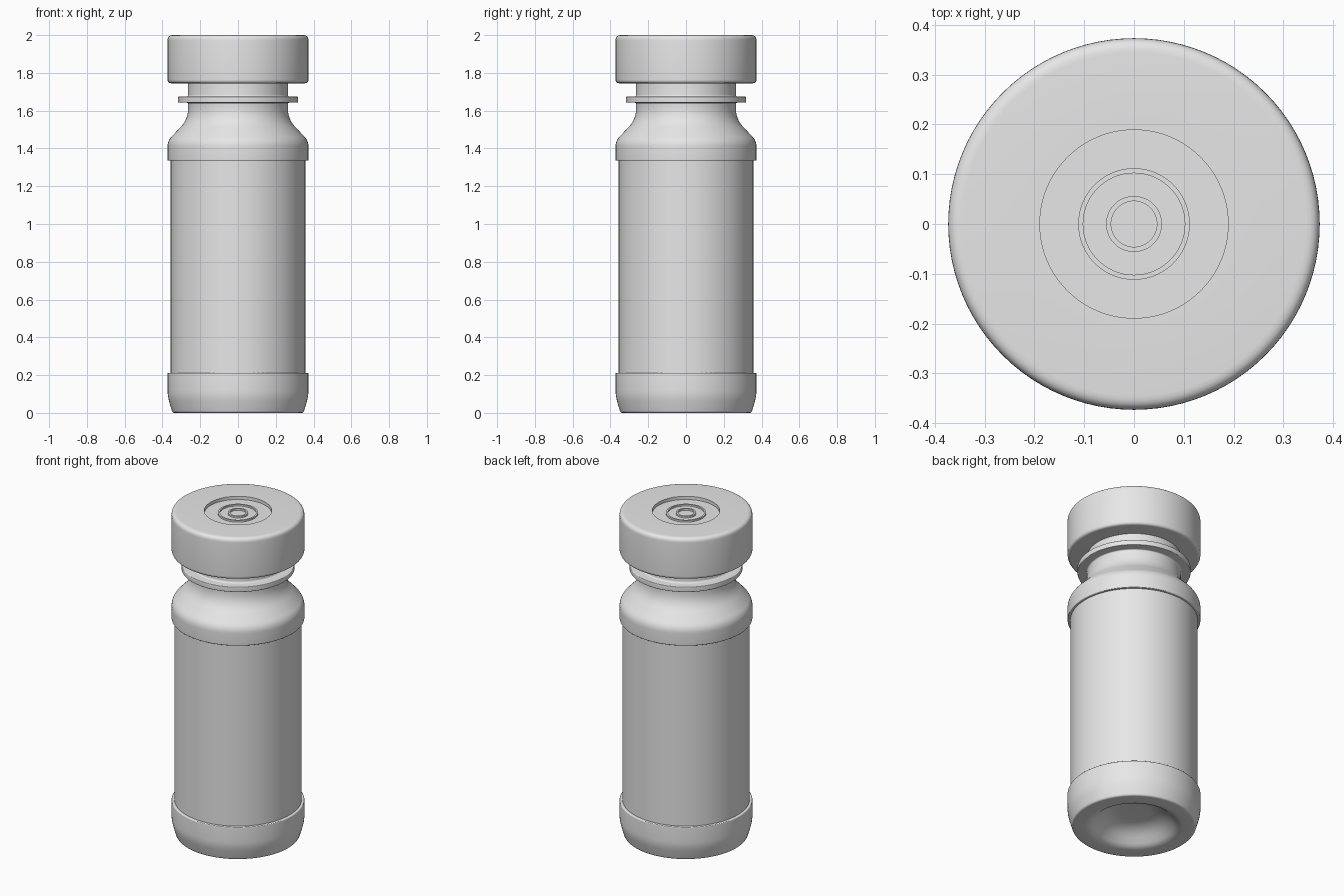
import bpy
import bmesh
import math
from mathutils import Vector

if "Cube" in bpy.data.objects:
    bpy.data.objects.remove(bpy.data.objects["Cube"], do_unlink=True)

SEGMENTS = 96

grey = bpy.data.materials.new("plain grey")
grey.use_nodes = True
grey.diffuse_color = (0.8, 0.8, 0.8, 1)
grey.node_tree.nodes["Principled BSDF"].inputs["Base Color"].default_value = (0.8, 0.8, 0.8, 1)


def rounded(points, steps=6):
    """Replace each (radius, z, fillet) corner by a smooth curve of the given size."""
    result = []
    for i, (r, z, f) in enumerate(points):
        p = Vector((r, z))
        if f == 0:
            result.append(p)
            continue
        a = p + (Vector(points[i - 1][:2]) - p).normalized() * f
        b = p + (Vector(points[i + 1][:2]) - p).normalized() * f
        for k in range(steps + 1):
            t = k / steps
            result.append(a * (1 - t) ** 2 + p * 2 * t * (1 - t) + b * t ** 2)
    return result


def lathe(name, points):
    """Spin a filleted profile round the z axis."""
    bm = bmesh.new()
    verts = [bm.verts.new((p.x, 0, p.y)) for p in rounded(points)]
    edges = [bm.edges.new(pair) for pair in zip(verts, verts[1:])]
    bmesh.ops.spin(bm, geom=verts + edges, cent=(0, 0, 0), axis=(0, 0, 1),
                   angle=math.tau, steps=SEGMENTS, use_duplicate=False)
    bmesh.ops.remove_doubles(bm, verts=bm.verts[:], dist=1e-5)
    bmesh.ops.recalc_face_normals(bm, faces=bm.faces[:])
    mesh = bpy.data.meshes.new(name)
    bm.to_mesh(mesh)
    bm.free()
    mesh.materials.append(grey)
    obj = bpy.data.objects.new(name, mesh)
    bpy.context.collection.objects.link(obj)
    bpy.ops.object.select_all(action="DESELECT")
    obj.select_set(True)
    bpy.context.view_layer.objects.active = obj
    bpy.ops.object.shade_smooth_by_angle(angle=math.radians(32))
    return obj


# Bottle: hollowed base, lower band, straight wall, shoulder band, neck and collar
lathe("bottle", [
    (0, 0.09, 0), (0.15, 0.09, 0.07), (0.25, 0.0, 0.03), (0.347, 0.0, 0.012),
    (0.373, 0.09, 0.03), (0.373, 0.212, 0.006), (0.357, 0.212, 0),
    (0.357, 1.335, 0), (0.373, 1.335, 0.006), (0.373, 1.44, 0.03),
    (0.264, 1.555, 0.055), (0.264, 1.642, 0.008),
    (0.318, 1.642, 0.005), (0.318, 1.674, 0.005), (0.264, 1.674, 0.012),
    (0.264, 1.80, 0), (0, 1.80, 0),
])

# Cap: rounded disc with a sunken centre and two raised rings
FLOOR, RING = 1.98, 1.99
lathe("cap", [
    (0, 1.745, 0), (0.373, 1.745, 0.02), (0.373, 2.0, 0.028), (0.189, 2.0, 0),
    (0.189, FLOOR, 0), (0.112, FLOOR, 0), (0.112, RING, 0), (0.102, RING, 0),
    (0.102, FLOOR, 0), (0.056, FLOOR, 0), (0.056, RING, 0), (0.046, RING, 0),
    (0.046, FLOOR, 0), (0, FLOOR, 0),
])
